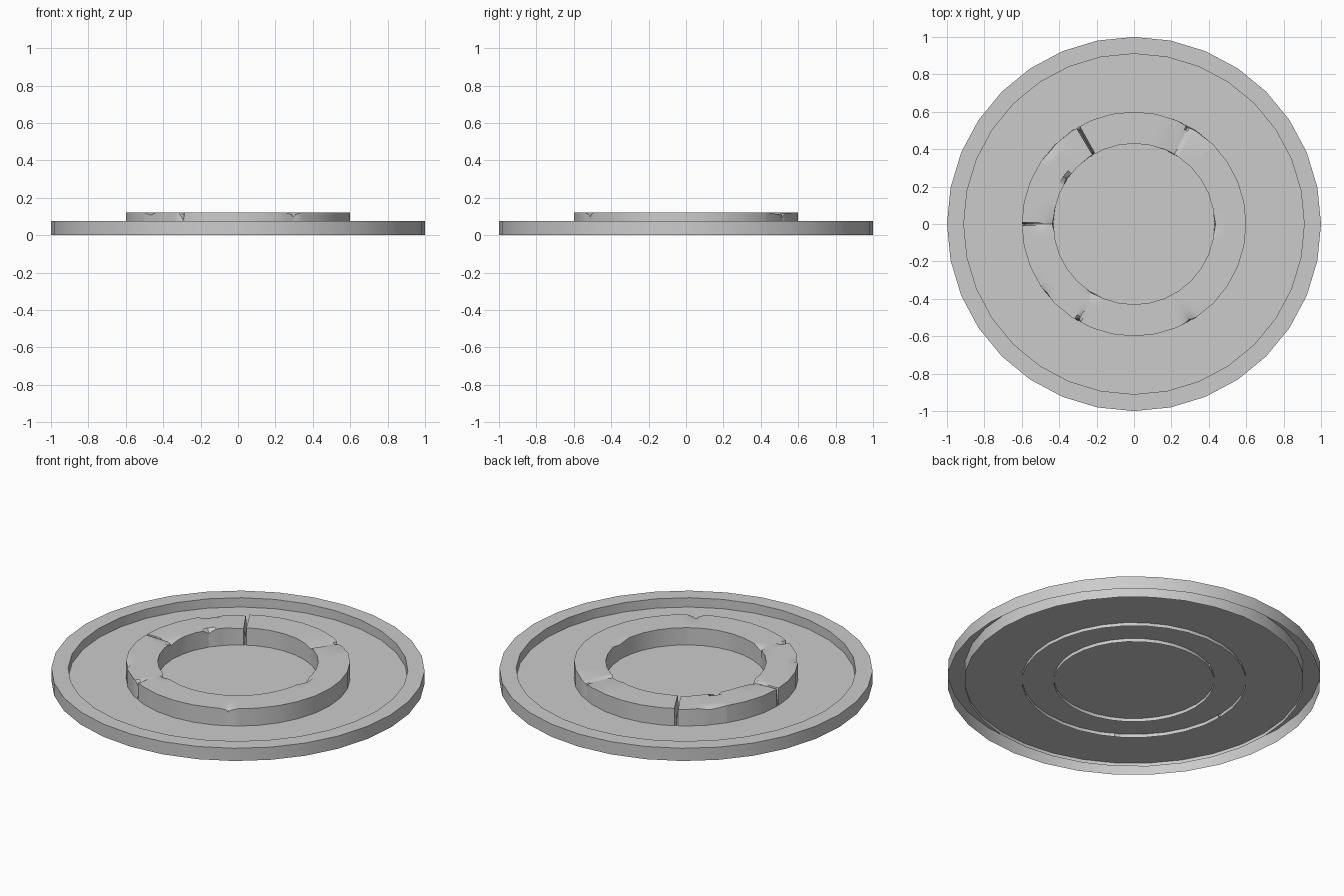
import bpy, bmesh
from math import sin, cos, pi, radians, degrees

if "Cube" in bpy.data.objects:
    bpy.data.objects.remove(bpy.data.objects["Cube"])

SIDES = 32
STEP = 360 / SIDES

stone = bpy.data.materials.new("grey stone")
stone.use_nodes = True
stone.diffuse_color = (0.6, 0.6, 0.6, 1)
stone.node_tree.nodes["Principled BSDF"].inputs["Base Color"].default_value = (0.6, 0.6, 0.6, 1)


def chord_radius(radius, angle):
    """Distance to a flat side of the polygon at this angle in degrees."""
    return radius * cos(pi / SIDES) / cos(radians(angle % STEP - STEP / 2))


def point(radius, angle, z):
    a = radians(angle)
    return radius * cos(a), radius * sin(a), z


def finish(name, bm, sharp=30):
    mesh = bpy.data.meshes.new(name)
    bm.to_mesh(mesh)
    bm.free()
    obj = bpy.data.objects.new(name, mesh)
    bpy.context.collection.objects.link(obj)
    mesh.materials.append(stone)
    bpy.ops.object.select_all(action="DESELECT")
    obj.select_set(True)
    bpy.context.view_layer.objects.active = obj
    bpy.ops.object.shade_smooth_by_angle(angle=radians(sharp))
    return obj


def sweep(name, columns):
    """Join neighbouring columns of points into a closed band."""
    bm = bmesh.new()
    cols = [[bm.verts.new(p) for p in col] for col in columns]
    for a, b in zip(cols, cols[1:] + cols[:1]):
        for i in range(len(a) - 1):
            bm.faces.new((a[i], b[i], b[i + 1], a[i + 1]))
    bmesh.ops.recalc_face_normals(bm, faces=bm.faces)
    return finish(name, bm)


# Basin rim, open underneath
rim_profile = [(1.0, 0), (1.0, 0.075), (0.91, 0.075), (0.91, 0)]
sweep("basin_rim", [[point(r, i * STEP, z) for r, z in rim_profile] for i in range(SIDES)])

# Basin floor
bm = bmesh.new()
bm.faces.new([bm.verts.new(point(0.91, i * STEP, 0.02)) for i in range(SIDES)])
finish("basin_floor", bm)

# Worn spots on the stone ring:
# angle, width before, width after, depth at the inner edge, depth at the outer edge
WEAR = [
    (120, 1, 1, 0.06, 0.07),
    (120, 1, 14, 0.008, 0.008),
    (180, 0.8, 0.8, -0.1, 0.07),
    (180, 14, 1, 0.012, -0.01),
    (60, 14, 2, -0.005, 0.014),
    (60, 2, 14, 0.012, 0.008),
    (61, 2, 1.5, -0.08, 0.03),
    (240, 2, 1.5, -0.12, 0.04),
    (300, 5, 5, -0.012, 0.014),
    (300, 1.5, 1.5, -0.1, 0.025),
    (138, 7, 9, -0.08, 0.014),
    (218, 5, 5, -0.12, 0.015),
    (146, 5, 5, 0.025, -0.15),
    (0, 9, 9, 0.02, -0.12),
    (180, 6, 6, 0.02, -0.15),
    (238, 4, 8, 0.018, -0.1),
]


def wear_depth(angle, t):
    """Deepest wear at an angle, with t running from inner edge to outer edge."""
    depth = 0
    for centre, before, after, inner, outer in WEAR:
        d = (angle - centre + 180) % 360 - 180
        fade = 1 - (d / after if d > 0 else -d / before)
        depth = max(depth, max(0, fade) * (inner + (outer - inner) * t))
    return depth


# Raised stone ring, open underneath
angles = {round(i * STEP, 2) for i in range(SIDES)}
for centre, before, after, _, _ in WEAR:
    angles |= {round(a % 360, 2) for a in (centre - before, centre, centre + after)}

INNER, OUTER, TOP = 0.43, 0.6, 0.122
ROWS = [0, 0.15, 0.35, 0.65, 0.85, 1]
columns = []
for angle in sorted(angles):
    col = [point(chord_radius(INNER, angle), angle, 0)]
    for t in ROWS:
        dip = wear_depth(angle, t)
        push = 0.3 * dip * ((t == 0) - (t == 1))
        radius = chord_radius(INNER + (OUTER - INNER) * t, angle) + push
        col.append(point(radius, angle, TOP - dip))
    col.append(point(chord_radius(OUTER, angle), angle, 0))
    columns.append(col)
sweep("stone_ring", columns)
